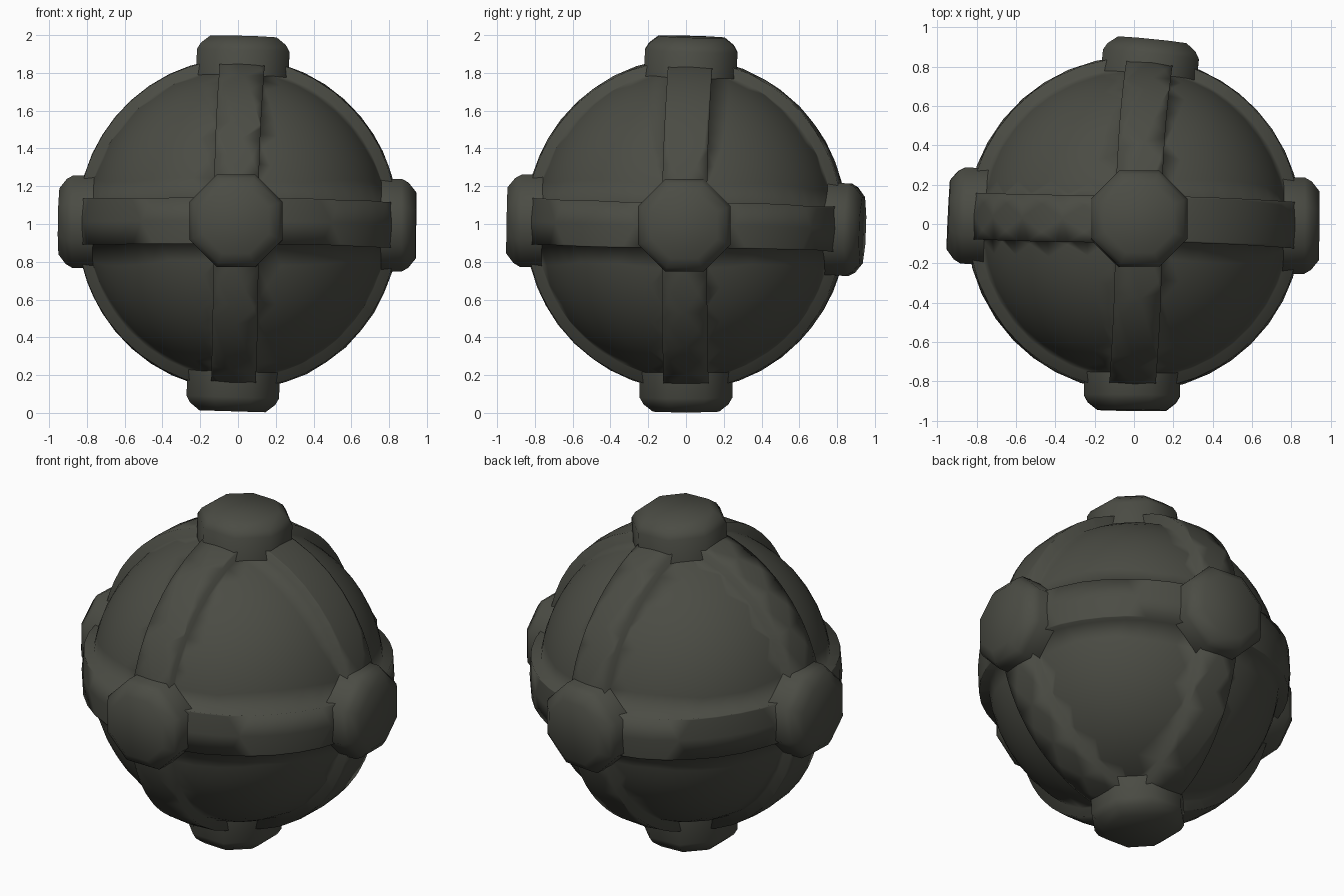
import bpy, bmesh, math
from mathutils import Vector

if "Cube" in bpy.data.objects:
    bpy.data.objects.remove(bpy.data.objects["Cube"])

CENTRE = Vector((0, 0, 1))
STRAP = 0.118 / 0.85     # half width of the straps on the unit ball
R_SHELL, R_STRAP = 0.800, 0.853

metal = bpy.data.materials.new("dark olive grey metal")
metal.diffuse_color = (0.070, 0.072, 0.058, 1)
metal.use_nodes = True
metal.node_tree.nodes["Principled BSDF"].inputs["Base Color"].default_value = metal.diffuse_color


def finish(name, bm, angle):
    """Turn a bmesh into a named, smoothed, coloured object."""
    bmesh.ops.recalc_face_normals(bm, faces=bm.faces)
    mesh = bpy.data.meshes.new(name)
    bm.to_mesh(mesh)
    bm.free()
    ob = bpy.data.objects.new(name, mesh)
    bpy.context.collection.objects.link(ob)
    mesh.materials.append(metal)
    ob.location = CENTRE
    bpy.ops.object.select_all(action='DESELECT')
    ob.select_set(True)
    bpy.context.view_layer.objects.active = ob
    bpy.ops.object.shade_smooth_by_angle(angle=math.radians(angle))
    return ob


# Six slightly tilted stud directions, with outer height
STUDS = {
    "top":    (Vector((0.030, 0.030, 1)), 0.992),
    "bottom": (Vector((-0.030, 0.0, -1)), 0.992),
    "front":  (Vector((-0.012, -1, 0.020)), 0.948),
    "back":   (Vector((0.100, 1, -0.035)), 0.940),
    "left":   (Vector((-1, 0.050, 0.015)), 0.946),
    "right":  (Vector((1, -0.010, -0.008)), 0.942),
}

# Shell: a ball cut along three straps, which are raised from it
bm = bmesh.new()
bmesh.ops.create_icosphere(bm, subdivisions=4, radius=1)
for axis in range(3):
    for s in (-STRAP, STRAP):
        n = Vector((0, 0, 0))
        n[axis] = 1
        bmesh.ops.bisect_plane(bm, geom=bm.verts[:] + bm.edges[:] + bm.faces[:],
                               dist=0.004, plane_co=n * s, plane_no=n)
for v in bm.verts:
    v.co = v.co.normalized() * R_SHELL
strap = [f for f in bm.faces
         if min(abs(c) for c in f.calc_center_median()) < STRAP * R_SHELL * 0.999]
res = bmesh.ops.extrude_face_region(bm, geom=strap)
for v in res["geom"]:
    if isinstance(v, bmesh.types.BMVert):
        v.co *= R_STRAP / R_SHELL
bmesh.ops.delete(bm, geom=[f for f in strap if f.is_valid], context='FACES')
# Bend the straps so that they run between the tilted studs
for v in bm.verts:
    d = v.co.normalized()
    shift = Vector((0, 0, 0))
    for t, _ in STUDS.values():
        a = Vector([round(c) for c in t])
        shift += (t - a) * max(0, d.dot(a)) ** 2
    v.co = (d + shift).normalized() * v.co.length
    v.co.z *= 1.03
finish("strapped_shell", bm, 180)

# Chamfered octagonal studs
for name, (d, top) in STUDS.items():
    d = d.normalized()
    side = Vector((0, 1, 0)) if abs(d.x) > 0.8 else Vector((1, 0, 0))
    u = (side - d * side.dot(d)).normalized()
    w = d.cross(u)
    bm = bmesh.new()
    rings = []
    for apothem, h in ((0.245, 0.70), (0.245, top - 0.075),
                       (0.225, top - 0.04), (0.175, top)):
        r = apothem / math.cos(math.pi / 8)
        rings.append([bm.verts.new(d * h + (u * math.cos(t) + w * math.sin(t)) * r)
                      for t in (math.pi / 8 + k * math.pi / 4 for k in range(8))])
    for a, b in zip(rings, rings[1:]):
        for i in range(8):
            j = (i + 1) % 8
            bm.faces.new((a[i], a[j], b[j], b[i]))
    bm.faces.new(rings[-1])
    finish(name + "_stud", bm, 60)
